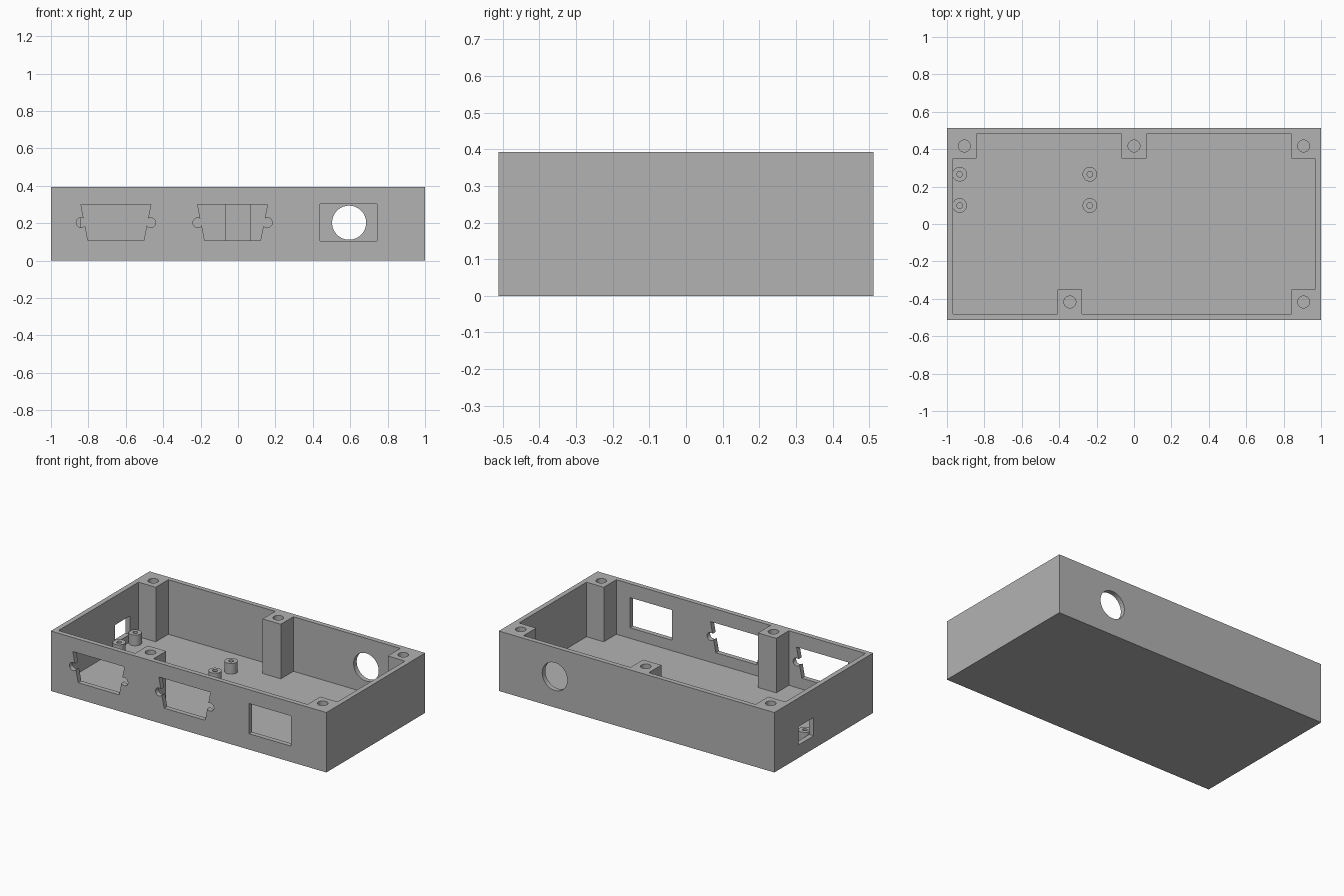
import bpy, bmesh, math

if "Cube" in bpy.data.objects:
    bpy.data.objects.remove(bpy.data.objects["Cube"], do_unlink=True)

# Overall sizes
HX, HY, HEIGHT = 1.0, 0.512, 0.393
IN_X, IN_Y, FLOOR = 0.967, 0.48, 0.035
POST_Y = 0.35
MID_Z = 0.203

grey = bpy.data.materials.new("Plain grey")
grey.use_nodes = True
grey.diffuse_color = (0.45, 0.45, 0.45, 1)
grey.node_tree.nodes["Principled BSDF"].inputs["Base Color"].default_value = grey.diffuse_color


def rect(a0, a1, b0, b1):
    return [(a0, b0), (a1, b0), (a1, b1), (a0, b1)]


def circle(a, b, r, n=48):
    return [(a + r * math.cos(math.tau * i / n), b + r * math.sin(math.tau * i / n))
            for i in range(n)]


def prism(name, outline, axis, lo, hi):
    """Extrude a flat outline from lo to hi along the x, y or z axis."""
    place = {"x": lambda a, b, t: (t, a, b),
             "y": lambda a, b, t: (a, t, b),
             "z": lambda a, b, t: (a, b, t)}[axis]
    bm = bmesh.new()
    ends = [[bm.verts.new(place(a, b, t)) for a, b in outline] for t in (lo, hi)]
    for ring in ends:
        bm.faces.new(ring)
    n = len(outline)
    for i in range(n):
        j = (i + 1) % n
        bm.faces.new((ends[0][i], ends[0][j], ends[1][j], ends[1][i]))
    bmesh.ops.recalc_face_normals(bm, faces=bm.faces)
    mesh = bpy.data.meshes.new(name)
    bm.to_mesh(mesh)
    bm.free()
    mesh.materials.append(grey)
    obj = bpy.data.objects.new(name, mesh)
    bpy.context.collection.objects.link(obj)
    return obj


def activate(obj):
    bpy.ops.object.select_all(action="DESELECT")
    obj.select_set(True)
    bpy.context.view_layer.objects.active = obj


def cut(obj, outline, axis, lo, hi):
    """Remove a prism from the object."""
    cutter = prism("cutter", outline, axis, lo, hi)
    cutter.hide_render = True
    mod = obj.modifiers.new("Cut", "BOOLEAN")
    mod.operation = "DIFFERENCE"
    mod.solver = "EXACT"
    mod.object = cutter
    activate(obj)
    bpy.ops.object.modifier_apply(modifier=mod.name)
    bpy.data.objects.remove(cutter, do_unlink=True)


def finish(obj):
    activate(obj)
    bpy.ops.object.shade_smooth_by_angle(angle=math.radians(30))


# Enclosure: the cavity outline steps around five full-height screw posts
case = prism("enclosure", rect(-HX, HX, -HY, HY), "z", 0, HEIGHT)
cavity = [
    (-IN_X, -IN_Y),
    (-0.41, -IN_Y), (-0.41, -POST_Y), (-0.277, -POST_Y), (-0.277, -IN_Y),
    (0.842, -IN_Y), (0.842, -POST_Y), (IN_X, -POST_Y),
    (IN_X, POST_Y), (0.842, POST_Y), (0.842, IN_Y),
    (0.066, IN_Y), (0.066, POST_Y), (-0.066, POST_Y), (-0.066, IN_Y),
    (-0.842, IN_Y), (-0.842, POST_Y), (-IN_X, POST_Y),
]
cut(case, cavity, "z", FLOOR, HEIGHT + 0.1)

# Screw holes in the posts
for x, y in [(-0.907, 0.417), (0, 0.417), (0.907, 0.417), (0.907, -0.417), (-0.343, -0.417)]:
    cut(case, circle(x, y, 0.032, 32), "z", 0.12, HEIGHT + 0.1)

# Front wall: two connector openings with screw ears, and a rectangular socket
front = (-HY - 0.05, -IN_Y + 0.01)
for mid in (-0.653, -0.029):
    cut(case, [(mid - 0.149, 0.107), (mid + 0.149, 0.107),
               (mid + 0.187, 0.301), (mid - 0.187, 0.301)], "y", *front)
    for side in (-1, 1):
        cut(case, circle(mid + side * 0.186, MID_Z, 0.026, 32), "y", *front)
cut(case, rect(0.439, 0.744, 0.104, 0.302), "y", *front)

# Back wall: round cable hole
cut(case, circle(0.594, MID_Z, 0.091, 64), "y", IN_Y - 0.01, HY + 0.05)

# Side wall: small port window
cut(case, rect(0.105, 0.26, 0.085, 0.205), "x", -HX - 0.05, -IN_X + 0.01)
finish(case)

# Board standoffs on the floor
for row, y in (("front", 0.099), ("back", 0.266)):
    for col, x in (("outer", -0.932), ("inner", -0.236)):
        standoff = prism(f"standoff_{row}_{col}", circle(x, y, 0.039, 32), "z",
                         FLOOR - 0.005, 0.105)
        cut(standoff, circle(x, y, 0.015, 24), "z", FLOOR, 0.2)
        finish(standoff)
